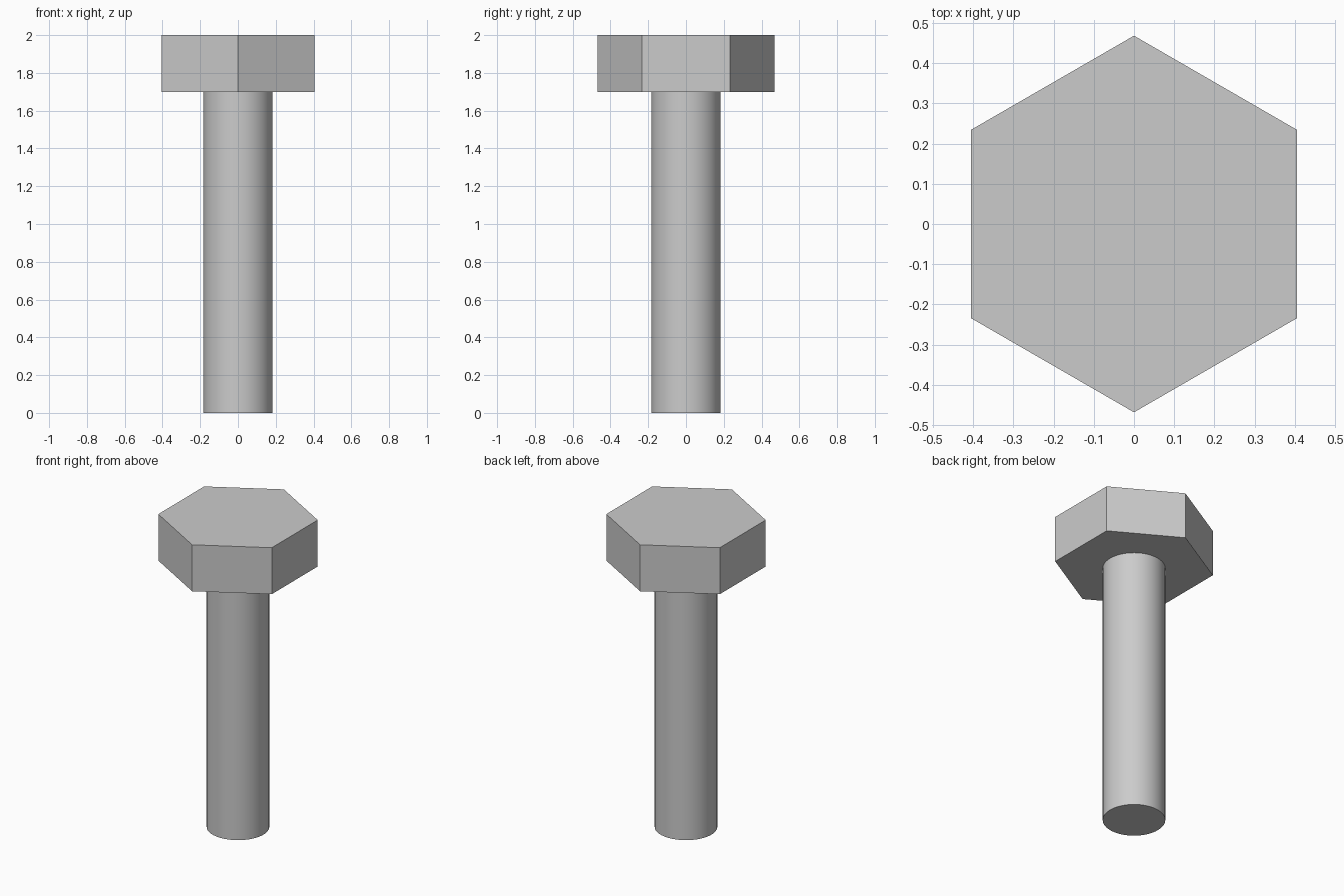
import bpy
import math

cube = bpy.data.objects.get("Cube")
if cube:
    bpy.data.objects.remove(cube, do_unlink=True)

# Single plain steel colour
steel = bpy.data.materials.new("steel_grey")
steel.use_nodes = True
colour = (0.6, 0.6, 0.6, 1.0)
steel.diffuse_color = colour
steel.node_tree.nodes["Principled BSDF"].inputs["Base Color"].default_value = colour


def prism(name, sides, radius, bottom, top):
    """Upright prism between two heights, with a corner facing +y."""
    bpy.ops.mesh.primitive_cylinder_add(
        vertices=sides, radius=radius, depth=top - bottom,
        location=(0, 0, (bottom + top) / 2))
    obj = bpy.context.object
    obj.name = name
    obj.data.materials.append(steel)
    return obj


# Hexagonal head, flat faced
prism("hex_head", 6, 0.468, 1.7, 2.0)

# Round shank, smooth sides and sharp rim, seated just inside the head
prism("shank", 64, 0.183, 0.0, 1.71)
bpy.ops.object.shade_smooth_by_angle(angle=math.radians(30))
